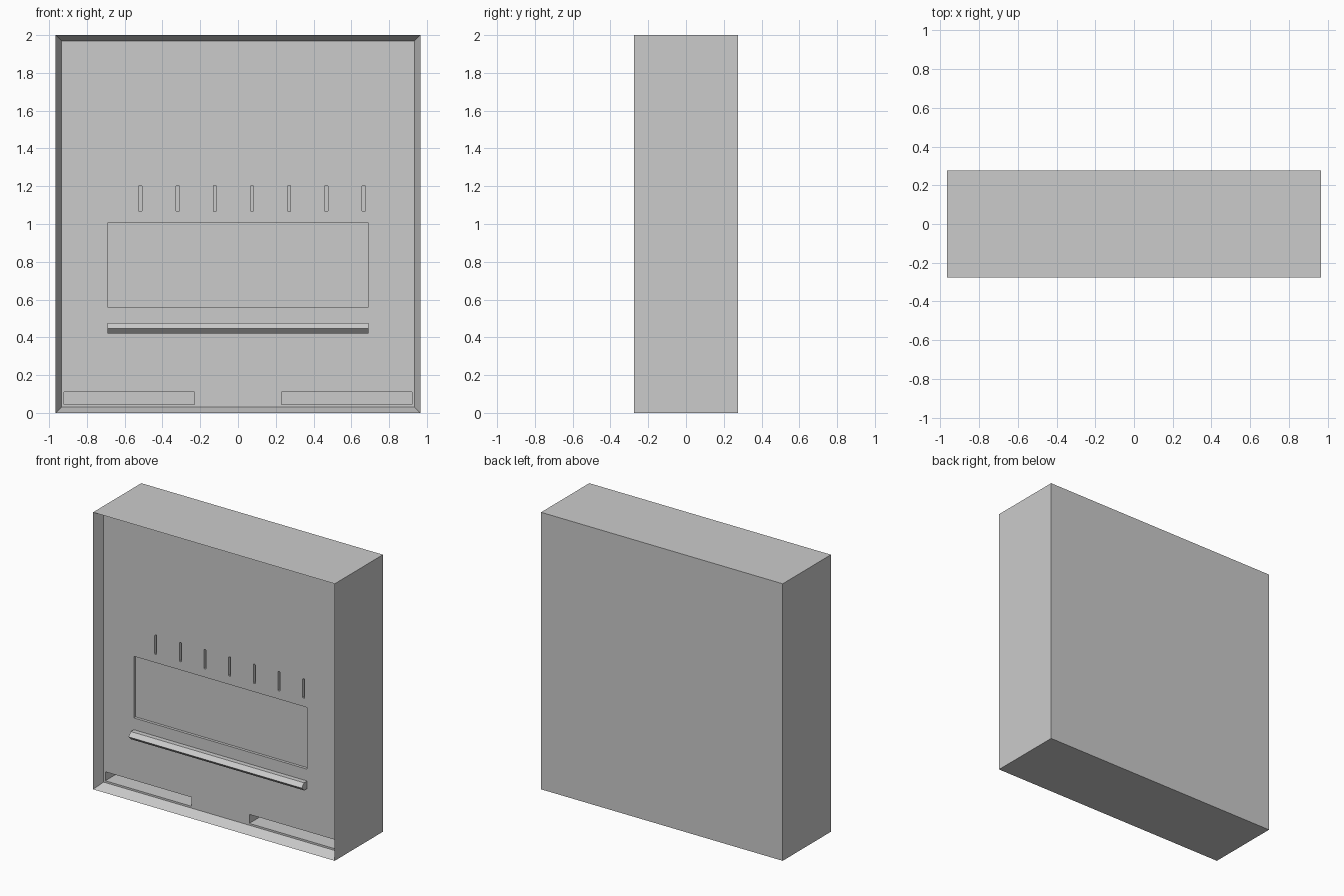
import bpy, bmesh

if "Cube" in bpy.data.objects:
    bpy.data.objects.remove(bpy.data.objects["Cube"])

PANEL_Y = -0.20   # recessed front panel plane


def finish(name, bm):
    bmesh.ops.recalc_face_normals(bm, faces=bm.faces)
    mesh = bpy.data.meshes.new(name)
    bm.to_mesh(mesh)
    bm.free()
    obj = bpy.data.objects.new(name, mesh)
    bpy.context.collection.objects.link(obj)
    return obj


def add_box(bm, x0, x1, y0, y1, z0, z1):
    verts = bmesh.ops.create_cube(bm, size=1)["verts"]
    for v in verts:
        v.co.x = x1 if v.co.x > 0 else x0
        v.co.y = y1 if v.co.y > 0 else y0
        v.co.z = z1 if v.co.z > 0 else z0


def add_prism(bm, points, offset):
    face = bm.faces.new([bm.verts.new(p) for p in points])
    new = bmesh.ops.extrude_face_region(bm, geom=[face])["geom"]
    bmesh.ops.translate(bm, vec=offset,
                        verts=[g for g in new if isinstance(g, bmesh.types.BMVert)])


# Cabinet: closed box with a bevelled frame around a sunken front panel
bm = bmesh.new()
add_box(bm, -0.965, 0.965, -0.275, 0.275, 0, 2)
bm.normal_update()
front = [f for f in bm.faces if f.normal.y < -0.9]
bmesh.ops.inset_region(bm, faces=front, thickness=0.045)
bmesh.ops.translate(bm, vec=(0, PANEL_Y + 0.275, 0), verts=front[0].verts)
cabinet = finish("cabinet", bm)

# Cutters: shallow window, seven thin slots, two openings at the floor
bm = bmesh.new()
add_box(bm, -0.692, 0.692, PANEL_Y - 0.05, PANEL_Y + 0.02, 0.56, 1.005)
for i in range(7):
    x = -0.517 + i * 0.197
    w, c, lo, hi = 0.008, 0.004, 1.065, 1.205
    outline = [(-w, lo + c), (-w + c, lo), (w - c, lo), (w, lo + c),
               (w, hi - c), (w - c, hi), (-w + c, hi), (-w, hi - c)]
    add_prism(bm, [(x + px, PANEL_Y - 0.05, pz) for px, pz in outline], (0, 0.1, 0))
for side in (-1, 1):
    x0, x1 = sorted((side * 0.23, side * 0.92))
    add_box(bm, x0, x1, PANEL_Y - 0.001, 0.02, 0.045, 0.11)
cutter = finish("panel_cutter", bm)
cutter.hide_render = True
cutter.hide_set(True)

cut = cabinet.modifiers.new("panel_cuts", "BOOLEAN")
cut.operation = "DIFFERENCE"
cut.solver = "EXACT"
cut.object = cutter

# Rail: long bar with a pointed front, below the window
bm = bmesh.new()
profile = [(PANEL_Y + 0.01, 0.475), (-0.235, 0.475), (-0.262, 0.447),
           (-0.235, 0.42), (PANEL_Y + 0.01, 0.42)]
add_prism(bm, [(-0.692, y, z) for y, z in profile], (1.384, 0, 0))
finish("rail", bm)
